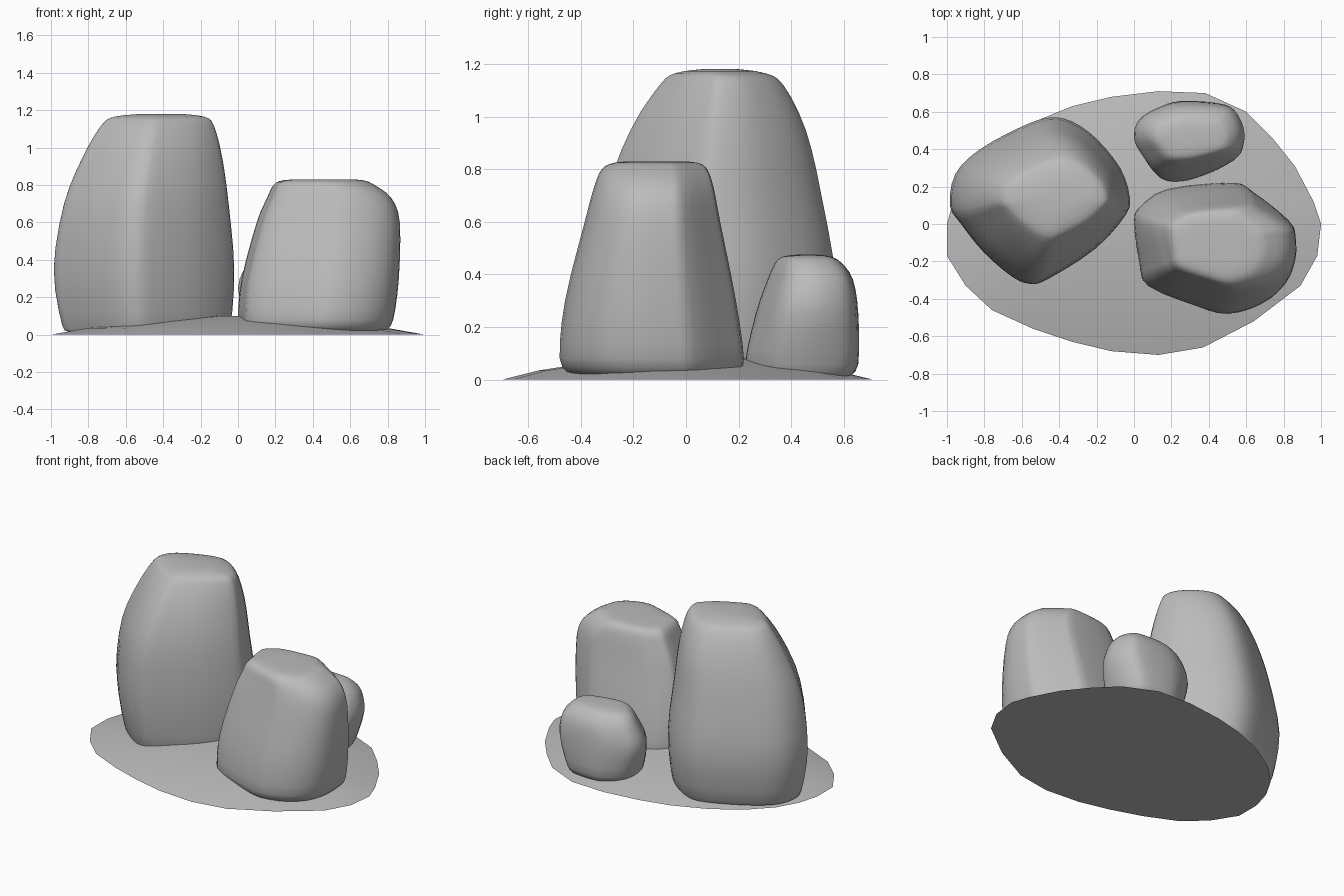
import bpy, bmesh
from math import radians

if "Cube" in bpy.data.objects:
    bpy.data.objects.remove(bpy.data.objects["Cube"], do_unlink=True)

stone = bpy.data.materials.new("stone_grey")
stone.use_nodes = True
stone.diffuse_color = (0.5, 0.5, 0.5, 1)
stone.node_tree.nodes["Principled BSDF"].inputs["Base Color"].default_value = (0.5, 0.5, 0.5, 1)


def smooth_path(points, steps, closed):
    """Catmull-Rom curve through points of any dimension."""
    n = len(points)

    def at(i):
        return points[i % n] if closed else points[max(0, min(n - 1, i))]

    result = []
    for i in range(n if closed else n - 1):
        for s in range(steps):
            t = s / steps
            result.append([
                b + t / 2 * (c - a + t * (2*a - 5*b + 4*c - d + t * (3*(b - c) + d - a)))
                for a, b, c, d in zip(at(i - 1), at(i), at(i + 1), at(i + 2))])
    if not closed:
        result.append(list(points[-1]))
    return result


def unit_outline(points):
    """Rescale an outline so that it fills the unit square."""
    xs, ys = zip(*points)
    return [((x - min(xs)) / (max(xs) - min(xs)),
             (y - min(ys)) / (max(ys) - min(ys))) for x, y in points]


def loft(name, rings):
    """Skin stacked rings, close the bottom and fan the top."""
    bm = bmesh.new()
    loops = [[bm.verts.new(p) for p in ring] for ring in rings]
    n = len(loops[0])
    for low, high in zip(loops, loops[1:]):
        for i in range(n):
            j = (i + 1) % n
            bm.faces.new((low[i], low[j], high[j], high[i]))
    bm.faces.new(loops[0])
    top = bm.faces.new(loops[-1])
    bmesh.ops.poke(bm, faces=[top])
    bmesh.ops.recalc_face_normals(bm, faces=bm.faces)
    mesh = bpy.data.meshes.new(name)
    bm.to_mesh(mesh)
    bm.free()
    mesh.materials.append(stone)
    obj = bpy.data.objects.new(name, mesh)
    bpy.context.collection.objects.link(obj)
    bpy.ops.object.select_all(action="DESELECT")
    obj.select_set(True)
    bpy.context.view_layer.objects.active = obj
    bpy.ops.object.shade_smooth_by_angle(angle=radians(50))
    return obj


def boulder(name, outline, levels):
    """Each level holds height, then the x and y limits of the outline there."""
    shape = unit_outline(smooth_path(outline, 3, True))
    rings = []
    for z, x0, x1, y0, y1 in smooth_path(levels, 3, False):
        rings.append([(x0 + u * (x1 - x0), y0 + v * (y1 - y0), z) for u, v in shape])
    return loft(name, rings)


# Low earth mound
rim = [(1, 0), (.98, -.17), (.89, -.33), (.64, -.52), (.37, -.66), (.13, -.7),
       (-.12, -.68), (-.33, -.63), (-.54, -.56), (-.76, -.46), (-.9, -.33),
       (-1, -.17), (-1, 0), (-.96, .14), (-.88, .28), (-.74, .42), (-.55, .54),
       (-.33, .63), (-.12, .68), (.13, .71), (.38, .7), (.6, .6), (.74, .46),
       (.86, .31), (.96, .12)]
loft("mound", [[(x * s, y * s, z) for x, y in rim]
               for s, z in ((1, 0), (.8, .035), (.45, .072), (.1, .1))])

# Tall boulder with a diamond footprint
boulder("tall_boulder",
        [(-.98, .1), (-.95, .27), (-.82, .4), (-.6, .52), (-.45, .57), (-.33, .55),
         (-.2, .46), (-.07, .3), (-.02, .15), (-.04, .05), (-.2, -.13),
         (-.45, -.29), (-.55, -.32), (-.65, -.28), (-.8, -.15), (-.92, 0)],
        [(.02, -.9, -.08, -.24, .48), (.05, -.94, -.04, -.28, .53),
         (.35, -.985, -.02, -.32, .57), (.7, -.93, -.05, -.3, .515),
         (.95, -.83, -.085, -.21, .455), (1.12, -.73, -.13, -.1, .37),
         (1.165, -.66, -.18, -.04, .3), (1.18, -.52, -.3, .06, .2)])

# Medium boulder leaning towards its left side
boulder("medium_boulder",
        [(-.01, .02), (.03, .1), (.18, .19), (.55, .225), (.66, .18), (.84, .04),
         (.87, -.05), (.87, -.2), (.82, -.33), (.7, -.43), (.52, -.48),
         (.35, -.44), (.07, -.33), (.02, -.2)],
        [(.02, .03, .79, -.44, .2), (.08, 0, .83, -.48, .22),
         (.3, .02, .86, -.46, .19), (.6, .1, .865, -.385, .13),
         (.73, .155, .82, -.35, .105), (.8, .19, .73, -.32, .08),
         (.825, .24, .67, -.27, .04), (.83, .35, .58, -.18, -.04)])

# Small boulder at the back
boulder("small_boulder",
        [(0, .5), (.04, .57), (.14, .63), (.25, .66), (.45, .65), (.54, .61),
         (.59, .5), (.59, .4), (.55, .32), (.4, .26), (.25, .225), (.12, .24),
         (.04, .34), (0, .42)],
        [(.01, .09, .5, .26, .62), (.06, .05, .53, .225, .655),
         (.25, .0, .59, .265, .655), (.38, .05, .57, .31, .635),
         (.445, .1, .52, .34, .59), (.468, .16, .47, .37, .55),
         (.475, .25, .38, .42, .5)])
